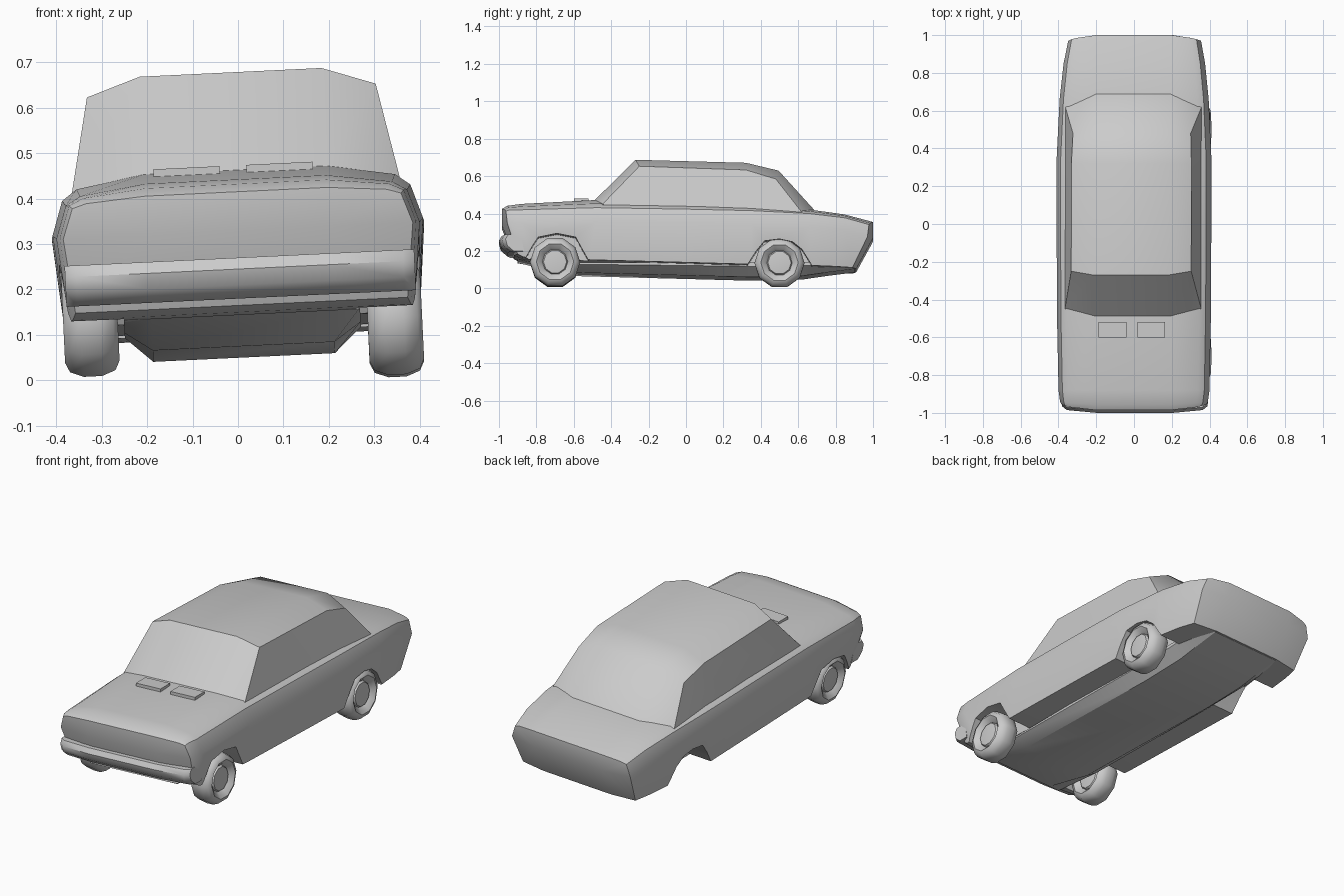
import bpy, bmesh, math
from mathutils import Matrix, Vector

if "Cube" in bpy.data.objects:
    bpy.data.objects.remove(bpy.data.objects["Cube"], do_unlink=True)

# Single grey finish
grey = bpy.data.materials.new("plain_grey")
grey.use_nodes = True
grey.diffuse_color = (0.6, 0.6, 0.6, 1)
grey.node_tree.nodes["Principled BSDF"].inputs["Base Color"].default_value = grey.diffuse_color

# The body leans towards the corner with the missing wheel
PIVOT = Vector((0, 0, 0.33))
LEAN = Matrix.Translation(PIVOT) @ Matrix.Rotation(-0.048, 4, 'Y') @ Matrix.Translation(-PIVOT)


def finish(name, bm, matrix=LEAN, angle=30):
    bmesh.ops.remove_doubles(bm, verts=bm.verts, dist=0.0005)
    bmesh.ops.recalc_face_normals(bm, faces=bm.faces)
    bm.transform(matrix)
    mesh = bpy.data.meshes.new(name)
    bm.to_mesh(mesh)
    bm.free()
    mesh.materials.append(grey)
    ob = bpy.data.objects.new(name, mesh)
    bpy.context.collection.objects.link(ob)
    smooth(ob, angle)
    return ob


def smooth(ob, angle):
    bpy.ops.object.select_all(action='DESELECT')
    ob.select_set(True)
    bpy.context.view_layer.objects.active = ob
    bpy.ops.object.shade_smooth_by_angle(angle=math.radians(angle))


def loft(rows, caps=True):
    """Skin closed cross-sections; returns the bmesh and its vertex rows."""
    bm = bmesh.new()
    vs = [[bm.verts.new(p) for p in row] for row in rows]
    n = len(rows[0])
    for a, b in zip(vs, vs[1:]):
        for j in range(n):
            k = (j + 1) % n
            bm.faces.new((a[j], a[k], b[k], b[j]))
    if caps:
        bm.faces.new(vs[0])
        bm.faces.new(vs[-1])
    return bm, vs


def both(half):
    """Complete a half section running from top centre to bottom centre."""
    return half + [(-x, y, z) for x, y, z in reversed(half)]


# Body shell: upper y, lower y, half width, top height, crown, sill height, end bow
stations = [
    (-0.985, -0.92, 0.385, 0.415, 0.4, 0.165, 1),
    (-0.955, -0.88, 0.392, 0.432, 0.6, 0.15, 0.5),
    (-0.88, -0.84, 0.40, 0.442, 0.8, 0.145, 0),
    (-0.48, -0.48, 0.408, 0.463, 1, 0.133, 0),
    (0, 0, 0.41, 0.45, 0.9, 0.12, 0),
    (0.35, 0.35, 0.41, 0.432, 0.7, 0.11, 0),
    (0.66, 0.66, 0.395, 0.412, 0.6, 0.105, 0),
    (0.85, 0.80, 0.375, 0.385, 0.5, 0.10, 0),
    (1.0, 0.91, 0.352, 0.345, 0.4, 0.095, -1),
]
rows = []
for yt, yb, w, zt, d, zb, bow in stations:
    rows.append(both([
        (0.2, yt, zt),
        (0.86 * w, yt + 0.015 * bow, zt - 0.026 * d),
        (0.94 * w, yt + 0.022 * bow, zt - 0.05 * d),
        (w, yt + 0.03 * bow, zt - 0.06 - 0.065 * d),
        (0.95 * w, yb + 0.02 * bow, zb),
        (0.2, yb, zb)]))
bm, vs = loft(rows, caps=False)
for ring, row in ((vs[0], rows[0]), (vs[-1], rows[-1])):
    n = len(ring)
    mid = [bm.verts.new((s * 0.2, row[0][1], row[3][2])) for s in (1, -1)]
    bm.faces.new((ring[0], mid[0], mid[1], ring[-1]))
    bm.faces.new((mid[0], ring[5], ring[6], mid[1]))
    for m, side in ((mid[0], ring[:6]), (mid[1], ring[:5:-1])):
        bm.faces.new(side[:4] + [m])
        bm.faces.new([m] + side[3:])
body = finish("body_shell", bm)

# Wheel arches cut from both flanks
front_arch = [(-0.86, -0.1), (-0.86, 0.14), (-0.82, 0.21), (-0.79, 0.255), (-0.69, 0.275),
              (-0.59, 0.255), (-0.56, 0.2), (-0.52, 0.13), (-0.52, -0.1)]
rear_arch = [(0.33, -0.1), (0.33, 0.11), (0.375, 0.18), (0.42, 0.235), (0.5, 0.245),
             (0.57, 0.23), (0.62, 0.19), (0.67, 0.11), (0.67, -0.1)]
for arch in (front_arch, rear_arch):
    for side in (1, -1):
        bm, _ = loft([[(side * x, y, z) for y, z in arch] for x in (0.25, 0.6)])
        cutter = finish("arch_cutter", bm)
        cutter.hide_render = True
        mod = body.modifiers.new("arch", 'BOOLEAN')
        mod.operation, mod.solver, mod.object = 'DIFFERENCE', 'EXACT', cutter
        bpy.context.view_layer.objects.active = body
        bpy.ops.object.modifier_apply(modifier=mod.name)
        bpy.data.objects.remove(cutter, do_unlink=True)
smooth(body, 30)

# Cabin: belt y, side y, roof y, side x, side z, roof z, belt z, roof half width
cabin = [
    (-0.45, -0.45, -0.49, 0.36, 0.43, 0.46, 0.43, 0.2),
    (-0.449, -0.25, -0.27, 0.318, 0.638, 0.678, 0.43, 0.2),
    (0.2, 0.32, 0.32, 0.318, 0.618, 0.662, 0.41, 0.2),
    (0.619, 0.48, 0.495, 0.312, 0.57, 0.62, 0.39, 0.2),
    (0.62, 0.62, 0.69, 0.36, 0.39, 0.405, 0.39, 0.2),
]
rows = [both([(xr, yr, zr), (xs, ys, zs), (0.361, yb, zb), (0.2, yb, zb - 0.03)])
        for yb, ys, yr, xs, zs, zr, zb, xr in cabin]
bm, _ = loft(rows)
finish("cabin", bm)

# Floor pan
pan = [(-0.9, 0.145), (-0.6, 0.075), (0.35, 0.05), (0.62, 0.056), (0.75, 0.075), (0.9, 0.094)]
rows = [both([(0.26, y, max(0.125, z)), (0.26, y, z + 0.055 * (0.15 - z) / 0.1), (0.2, y, z)])
        for y, z in pan]
bm, _ = loft(rows)
finish("floor_pan", bm)

# Front bumper
profile = [(-0.92, 0.27), (-0.985, 0.27), (-1.0, 0.245), (-0.99, 0.21), (-0.955, 0.18), (-0.9, 0.18)]
ends = [(-0.385, 0.035), (-0.36, 0.015), (-0.2, 0), (0.2, 0), (0.36, 0.015), (0.385, 0.035)]
bm, _ = loft([[(x, y + dy, z) for y, z in profile] for x, dy in ends])
finish("front_bumper", bm, angle=45)

# Two vents on the bonnet
for label, x in (("right", -0.107), ("left", 0.098)):
    bm = bmesh.new()
    bmesh.ops.create_cube(bm, size=1, matrix=Matrix.Translation((x, -0.56, 0.463))
                          @ Matrix.Diagonal((0.146, 0.08, 0.02, 1)))
    finish(label + "_bonnet_vent", bm)

# Three wheels, turned from a tyre and hub profile
half = [(0.0, 0.05), (0.062, 0.044), (0.068, 0.032), (0.08, 0.046), (0.1, 0.06), (0.122, 0.05), (0.134, 0.02)]
turned = half + [(r, -x) for r, x in reversed(half)]
for label, pos in (("front_left", (0.345, -0.70, 0.14)), ("front_right", (-0.325, -0.70, 0.136)),
                   ("rear_left", (0.345, 0.50, 0.135))):
    bm = bmesh.new()
    verts = [bm.verts.new((x, 0, r)) for r, x in turned]
    edges = [bm.edges.new(pair) for pair in zip(verts, verts[1:])]
    bmesh.ops.spin(bm, geom=verts + edges, cent=(0, 0, 0), axis=(1, 0, 0),
                   angle=math.tau, steps=10, use_merge=True)
    finish(label + "_wheel", bm,
           Matrix.Translation(pos) @ Matrix.Rotation(-0.048, 4, 'Y') @ Matrix.Rotation(math.pi / 10, 4, 'X'), 50)
